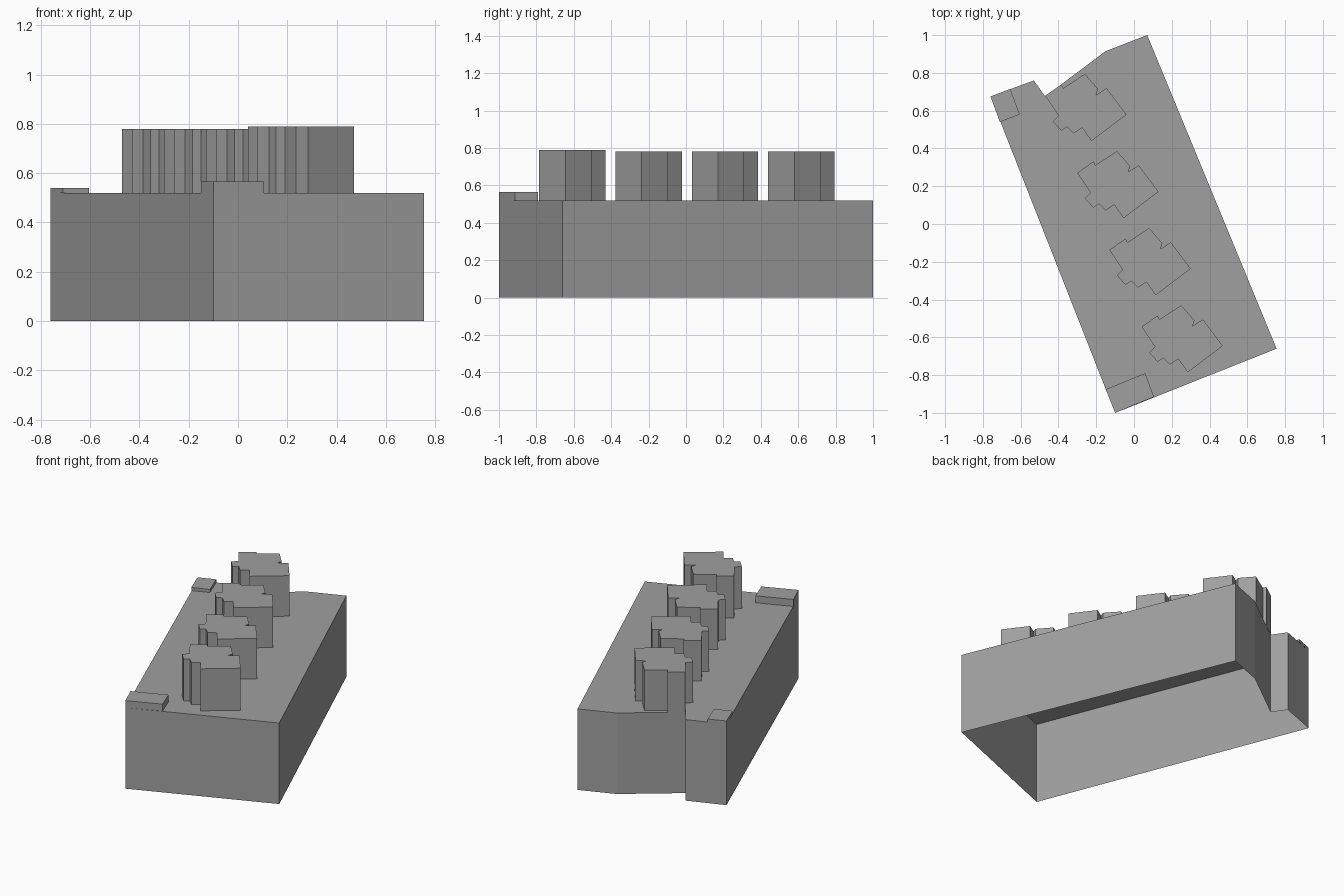
import bpy
import bmesh

cube = bpy.data.objects.get("Cube")
if cube:
    bpy.data.objects.remove(cube)

# Single flat colour
grey = bpy.data.materials.new("plain_grey")
grey.use_nodes = True
colour = (0.35, 0.35, 0.35, 1)
grey.diffuse_color = colour
grey.node_tree.nodes["Principled BSDF"].inputs["Base Color"].default_value = colour


def extrude_shell(name, outline, bottom, top, offset=(0, 0)):
    """Walls and a roof over an outline, open underneath."""
    bm = bmesh.new()
    dx, dy = offset
    low = [bm.verts.new((x + dx, y + dy, bottom)) for x, y in outline]
    high = [bm.verts.new((x + dx, y + dy, top)) for x, y in outline]
    count = len(outline)
    for i in range(count):
        j = (i + 1) % count
        bm.faces.new((low[i], low[j], high[j], high[i]))
    bm.faces.new(high)
    mesh = bpy.data.meshes.new(name)
    bm.to_mesh(mesh)
    bm.free()
    mesh.materials.append(grey)
    obj = bpy.data.objects.new(name, mesh)
    bpy.context.collection.objects.link(obj)
    return obj


# Main block, with a notch in its back end
roof = 0.52
block = [(-0.10, -1), (0.755, -0.66), (0.07, 1), (-0.15, 0.915),
         (-0.47, 0.675), (-0.53, 0.76), (-0.76, 0.675)]
extrude_shell("main_block", block, 0, roof)

# Low raised boxes on two roof corners
front_box = [(-0.10, -1), (0.105, -0.915), (0.06, -0.79), (-0.15, -0.875)]
back_box = [(-0.76, 0.675), (-0.71, 0.54), (-0.605, 0.58), (-0.655, 0.715)]
extrude_shell("front_roof_box", front_box, roof, 0.565)
extrude_shell("back_roof_box", back_box, roof, 0.54)

# Row of four stepped towers, counter-clockwise outline
tower = [(0.04, -0.545), (0.11, -0.65), (0.08, -0.68), (0.125, -0.73),
         (0.155, -0.71), (0.19, -0.745), (0.235, -0.715), (0.285, -0.785),
         (0.47, -0.645), (0.365, -0.505), (0.31, -0.54), (0.32, -0.51),
         (0.25, -0.43), (0.135, -0.505), (0.125, -0.485)]
for i in range(4):
    height = 0.79 if i == 0 else 0.78
    extrude_shell(f"tower_{i + 1}", tower, roof, height, (-0.17 * i, 0.408 * i))
